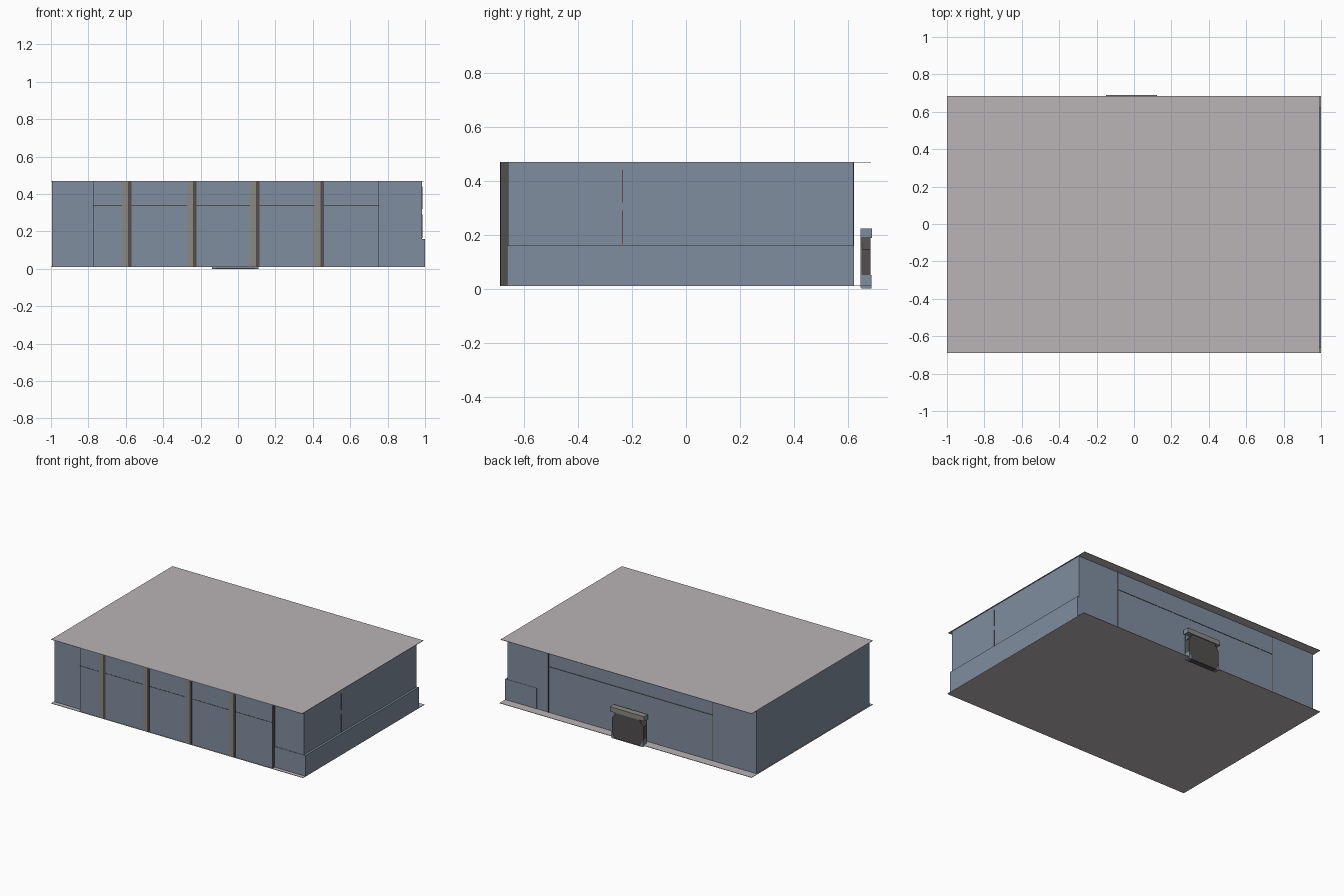
import bpy, bmesh

if "Cube" in bpy.data.objects:
    bpy.data.objects.remove(bpy.data.objects["Cube"])


def material(name, r, g, b):
    m = bpy.data.materials.new(name)
    m.diffuse_color = (r, g, b, 1)
    m.use_nodes = True
    m.node_tree.nodes["Principled BSDF"].inputs["Base Color"].default_value = m.diffuse_color
    return m


BLUE = material("blue grey wall", 0.215, 0.27, 0.35)
PALE = material("pale slab", 0.49, 0.455, 0.465)
DARK = material("dark brown", 0.085, 0.077, 0.076)
BEIGE = material("beige grey", 0.26, 0.25, 0.22)


def finish(bm, name, mat):
    bmesh.ops.recalc_face_normals(bm, faces=bm.faces)
    me = bpy.data.meshes.new(name)
    bm.to_mesh(me)
    bm.free()
    ob = bpy.data.objects.new(name, me)
    bpy.context.collection.objects.link(ob)
    me.materials.append(mat)
    return ob


def box(name, x0, x1, y0, y1, z0, z1, mat):
    bm = bmesh.new()
    bmesh.ops.create_cube(bm, size=1)
    for v in bm.verts:
        v.co = (x0 if v.co.x < 0 else x1,
                y0 if v.co.y < 0 else y1,
                z0 if v.co.z < 0 else z1)
    return finish(bm, name, mat)


def extrude_profile(name, pts, y0, y1, mat):
    """Prism from an x/z outline."""
    bm = bmesh.new()
    face = bm.faces.new([bm.verts.new((x, y0, z)) for x, z in pts])
    ext = bmesh.ops.extrude_face_region(bm, geom=[face])["geom"]
    for v in ext:
        if isinstance(v, bmesh.types.BMVert):
            v.co.y = y1
    return finish(bm, name, mat)


# Floor and roof slabs
box("floor_slab", -1, 1, -0.69, 0.685, 0.009, 0.012, PALE)
box("roof_slab", -1, 0.992, -0.69, 0.685, 0.467, 0.47, PALE)

# Main walls and stepped plinth on the right
box("main_walls", -0.995, 0.985, -0.66, 0.62, 0.012, 0.467, BLUE)
box("right_plinth", 0.75, 1.0, -0.663, 0.622, 0.012, 0.16, BLUE)

# Front bay with side faces coloured dark on the right, beige on the left
bay = box("front_bay", -0.775, 0.755, -0.687, -0.655, 0.012, 0.467, BLUE)
bay.data.materials.append(DARK)
for p in bay.data.polygons:
    if abs(p.normal.x) > 0.5:
        p.material_index = 1

# Front pilasters, light half and dark half
for i, x in enumerate((-0.62, -0.273, 0.065, 0.41)):
    box(f"pilaster_light_{i}", x, x + 0.032, -0.69, -0.686, 0.012, 0.467, BEIGE)
    box(f"pilaster_dark_{i}", x + 0.032, x + 0.05, -0.689, -0.686, 0.012, 0.467, DARK)

# Panel joints on front, back and right walls
box("front_joint", -0.775, 0.755, -0.688, -0.686, 0.337, 0.342, DARK)
box("back_joint", -0.65, 0.66, 0.619, 0.622, 0.337, 0.342, DARK)
for i, (x, w) in enumerate(((-0.65, 0.004), (0.655, 0.010))):
    box(f"back_vertical_joint_{i}", x, x + w, 0.619, 0.6225, 0.012, 0.467, DARK)
for i, (a, b) in enumerate(((0.165, 0.29), (0.32, 0.44))):
    box(f"side_joint_{i}", 0.984, 0.987, -0.237, -0.233, a, b, DARK)

# Back entrance: dark chamfered panel, lintel and base strip
cx, w = -0.015, 0.125
outline = [(cx - w, 0.05), (cx - w + 0.02, 0.01), (cx + w - 0.02, 0.01), (cx + w, 0.05),
           (cx + w, 0.145), (cx + w - 0.035, 0.19), (cx - w + 0.035, 0.19), (cx - w, 0.145)]
extrude_profile("entrance_panel", outline, 0.65, 0.684, DARK)
box("entrance_back", cx - w, cx + w, 0.646, 0.652, 0.004, 0.19, BLUE)
for i, s in enumerate((-1, 1)):
    corner = [(cx + s * w, 0.0), (cx + s * w, 0.05), (cx + s * (w - 0.02), 0.01),
              (cx + s * (w - 0.02), 0.0)]
    extrude_profile(f"entrance_foot_{i}", corner, 0.65, 0.688, BLUE)
box("entrance_base", cx - w + 0.02, cx + w - 0.02, 0.65, 0.688, 0.0, 0.01, DARK)
lintel = box("entrance_lintel", -0.15, 0.122, 0.646, 0.69, 0.188, 0.222, BEIGE)
lintel.data.materials.append(BLUE)
for p in lintel.data.polygons:
    if abs(p.normal.x) > 0.5:
        p.material_index = 1
